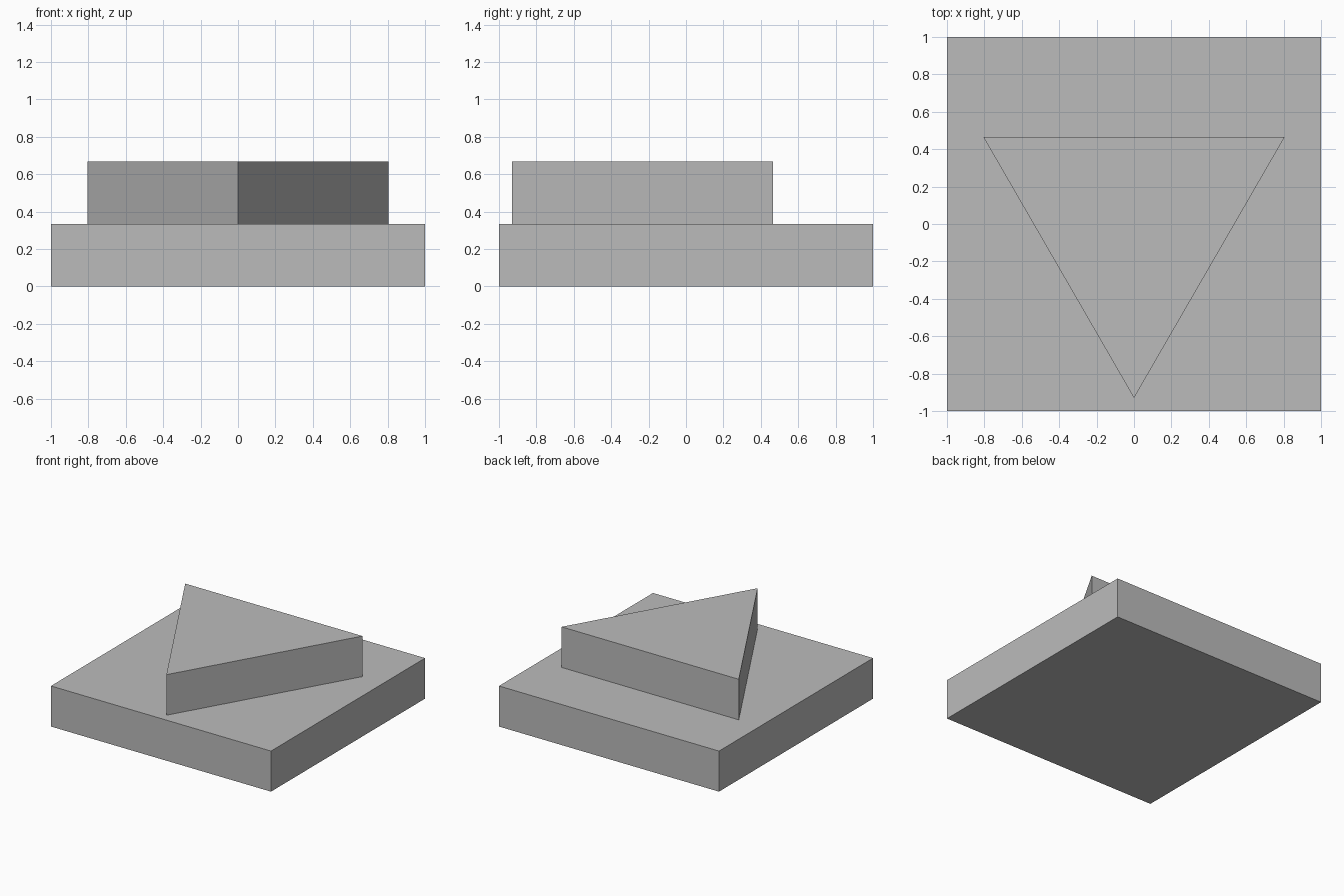
import bpy
import math

cube = bpy.data.objects.get("Cube")
if cube:
    bpy.data.objects.remove(cube, do_unlink=True)

THICK = 1 / 3      # both slabs share one thickness
RADIUS = 0.93      # corner radius of the triangle

grey = bpy.data.materials.new("plain grey")
grey.use_nodes = True
colour = (0.5, 0.5, 0.5, 1.0)
grey.diffuse_color = colour
grey.node_tree.nodes["Principled BSDF"].inputs["Base Color"].default_value = colour


def finish(name):
    obj = bpy.context.object
    obj.name = name
    obj.data.materials.append(grey)
    return obj


# Square base slab
bpy.ops.mesh.primitive_cube_add(size=2, location=(0, 0, THICK / 2))
base = finish("square_base")
base.scale.z = THICK / 2

# Triangular block, one corner pointing to the front
bpy.ops.mesh.primitive_cylinder_add(vertices=3, radius=RADIUS, depth=THICK,
                                    location=(0, 0, THICK * 1.5))
block = finish("triangular_block")
block.rotation_euler.z = math.pi
